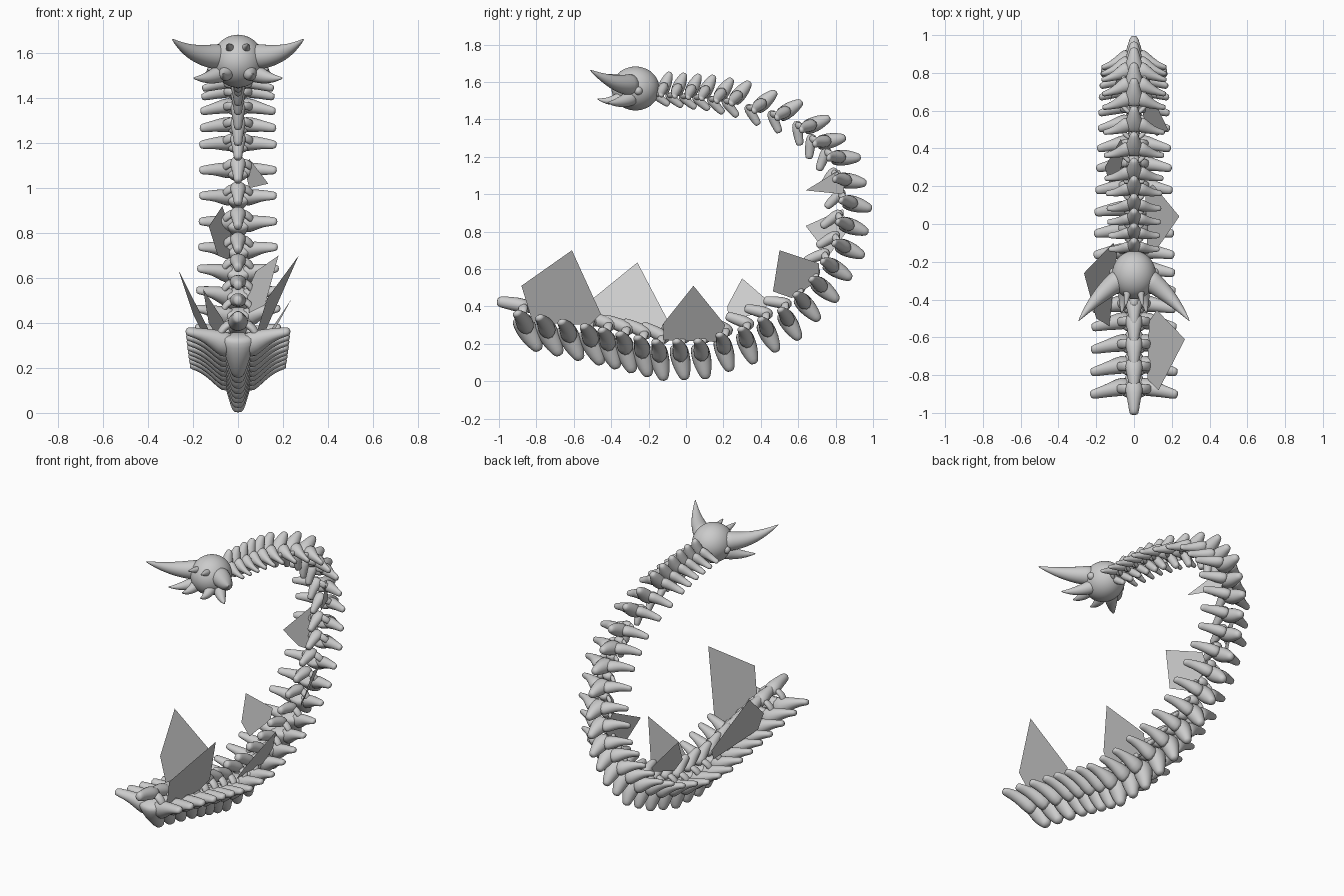
import bpy, bmesh, math
from mathutils import Vector, Matrix

if "Cube" in bpy.data.objects:
    bpy.data.objects.remove(bpy.data.objects["Cube"], do_unlink=True)


def make_material(name, color):
    mat = bpy.data.materials.new(name)
    mat.use_nodes = True
    mat.diffuse_color = color
    mat.node_tree.nodes["Principled BSDF"].inputs["Base Color"].default_value = color
    return mat


bone = make_material("bone grey", (0.6, 0.6, 0.6, 1))


def tube(bm, rings, side, segments=10):
    """Loft ellipses along a path; each ring is (point, radius along side, other radius)."""
    points = [Vector(r[0]) for r in rings]
    loops = []
    for i, (_, ra, rb) in enumerate(rings):
        tangent = points[min(i + 1, len(points) - 1)] - points[max(i - 1, 0)]
        v = tangent.cross(Vector(side)).normalized()
        u = v.cross(tangent).normalized()
        loop = []
        for k in range(segments):
            a = math.tau * k / segments
            loop.append(bm.verts.new(points[i] + u * ra * math.cos(a) + v * rb * math.sin(a)))
        loops.append(loop)
    for low, high in zip(loops, loops[1:]):
        for k in range(segments):
            n = (k + 1) % segments
            bm.faces.new((low[k], low[n], high[n], high[k]))
    bm.faces.new(loops[0][::-1])
    bm.faces.new(loops[-1])


def finish_mesh(bm, name):
    bmesh.ops.recalc_face_normals(bm, faces=bm.faces[:])
    mesh = bpy.data.meshes.new(name)
    bm.to_mesh(mesh)
    bm.free()
    mesh.materials.append(bone)
    return mesh


def add_object(name, mesh, smooth=True):
    obj = bpy.data.objects.new(name, mesh)
    bpy.context.collection.objects.link(obj)
    if smooth:
        mesh.shade_smooth()
        sub = obj.modifiers.new("Rounding", "SUBSURF")
        sub.levels = sub.render_levels = 1
    return obj


# One vertebra: tilted spine process, body, and mirrored wings and arch struts
def vertebra_mesh(tilt):
    bm = bmesh.new()
    X, Y = (1, 0, 0), (0, 1, 0)
    tube(bm, [((0, 0.06, 0.105), 0.035, 0.028),
              ((0, 0.03, 0.135), 0.056, 0.043),
              ((0, -0.025, 0.17), 0.036, 0.038),
              ((0, -0.075, 0.2), 0.028, 0.032),
              ((0, -0.095, 0.212), 0.022, 0.024)], X)
    bmesh.ops.rotate(bm, verts=bm.verts[:], cent=(0, 0.025, 0.11),
                     matrix=Matrix.Rotation(math.radians(tilt), 3, "X"))
    tube(bm, [((0, 0.018, -0.122), 0.022, 0.022),
              ((0, 0.014, -0.095), 0.036, 0.037),
              ((0, 0.005, -0.03), 0.055, 0.058),
              ((0, -0.005, 0.03), 0.075, 0.062),
              ((0, -0.01, 0.075), 0.088, 0.056),
              ((0, -0.01, 0.092), 0.065, 0.04)], X)
    for s in (-1, 1):
        tube(bm, [((s * 0.02, 0, 0.02), 0.05, 0.07),
                  ((s * 0.08, 0, 0.055), 0.05, 0.056),
                  ((s * 0.14, -0.005, 0.085), 0.037, 0.034),
                  ((s * 0.2, -0.015, 0.105), 0.03, 0.021),
                  ((s * 0.235, -0.02, 0.113), 0.024, 0.02)], Y)
        tube(bm, [((s * 0.085, 0, 0.075), 0.026, 0.02),
                  ((s * 0.07, 0.015, 0.115), 0.026, 0.018),
                  ((s * 0.02, 0.03, 0.14), 0.03, 0.02)], Y)
    return finish_mesh(bm, "vertebra")


# Spine controls: index, y, z, lean in degrees, size, process tilt
controls = [(0, -0.845, 0.267, -68, 1, 0), (3, -0.5, 0.195, -74, 0.97, 0),
            (7, -0.14, 0.112, -86, 0.92, 0), (9, 0.085, 0.118, -86, 0.9, 0),
            (11, 0.33, 0.19, -78, 0.86, 0), (13, 0.555, 0.305, -66, 0.82, 0),
            (15, 0.74, 0.49, -48, 0.8, 0), (17, 0.87, 0.705, -32, 0.76, 5),
            (19, 0.908, 0.945, -24, 0.74, 10), (21, 0.845, 1.195, -8, 0.74, 18),
            (23, 0.69, 1.375, 15, 0.72, 26), (24, 0.55, 1.45, 25, 0.7, 30),
            (26, 0.29, 1.54, 41, 0.67, 30), (28, 0.115, 1.57, 53, 0.62, 28),
            (31, -0.11, 1.588, 60, 0.58, 26)]


def sample(i):
    for a, b in zip(controls, controls[1:]):
        if a[0] <= i <= b[0]:
            f = (i - a[0]) / (b[0] - a[0])
            return [p + (q - p) * f for p, q in zip(a[1:], b[1:])]


for i in range(controls[-1][0] + 1):
    y, z, lean, size, tilt = sample(i)
    obj = add_object(f"vertebra_{i + 1}", vertebra_mesh(tilt))
    obj.location = (0, y, z)
    obj.rotation_euler.x = math.radians(lean + 90)
    obj.scale = (size,) * 3


# Skull and eyes
def ball(name, center, radius, length=1):
    bm = bmesh.new()
    bmesh.ops.create_uvsphere(bm, u_segments=32, v_segments=16, radius=radius)
    obj = add_object(name, finish_mesh(bm, name))
    obj.location = center
    obj.scale.y = length


ball("skull", (0, -0.27, 1.565), 0.118, 1.1)


# Horns: curved cone from base through middle to tip
def horn(name, base, middle, tip, radius):
    base, middle, tip = Vector(base), Vector(middle), Vector(tip)
    bm = bmesh.new()
    rings = []
    for k in range(7):
        f = k / 6
        p = base * (1 - f) ** 2 + middle * 2 * f * (1 - f) + tip * f * f
        r = radius * (1 - f ** 1.4) + 0.002
        rings.append((p, r, r))
    tube(bm, rings, (0, 0, 1), 14)
    add_object(name, finish_mesh(bm, name))


for s, label in ((1, "left"), (-1, "right")):
    ball(label + "_eye", (s * 0.108, -0.255, 1.553), 0.023)
    horn(label + "_big_horn", (s * 0.06, -0.28, 1.585), (s * 0.2, -0.38, 1.575),
         (s * 0.295, -0.515, 1.665), 0.06)
    horn(label + "_cheek_horn", (s * 0.06, -0.28, 1.52), (s * 0.13, -0.36, 1.48),
         (s * 0.2, -0.42, 1.49), 0.042)
    horn(label + "_tusk", (s * 0.045, -0.32, 1.53), (s * 0.06, -0.4, 1.48),
         (s * 0.065, -0.475, 1.51), 0.036)
    horn(label + "_brow_spike", (s * 0.03, -0.33, 1.615), (s * 0.04, -0.39, 1.63),
         (s * 0.045, -0.44, 1.64), 0.022)


# Flat plates standing alternately on both sides of the spine
def plate(name, *corners):
    bm = bmesh.new()
    bm.faces.new([bm.verts.new(c) for c in corners])
    add_object(name, finish_mesh(bm, name), smooth=False)


plate("plate_front_left", (.27, -.61, .7), (.12, -.455, .36), (.08, -.515, .3),
      (.07, -.82, .315), (.13, -.88, .51))
plate("plate_front_right", (-.265, -.26, .635), (-.11, -.1, .33), (-.09, -.15, .25),
      (-.13, -.54, .3), (-.2, -.5, .44))
plate("plate_middle_left", (.24, .04, .51), (.1, .21, .3), (.06, .17, .21),
      (.07, -.12, .22), (.13, -.12, .31))
plate("plate_middle_right", (-.155, .3, .55), (-.07, .45, .42), (-.05, .4, .37),
      (-.08, .23, .32), (-.13, .22, .4))
plate("plate_rear_left", (.18, .5, .7), (.08, .71, .63), (.04, .71, .54),
      (.05, .565, .445), (.12, .465, .48))
plate("plate_rear_right", (-.13, .64, .83), (-.07, .84, .92), (-.03, .86, .8),
      (-.04, .77, .68), (-.09, .74, .7))
plate("plate_upper_left", (.135, .64, 1.02), (.05, .82, 1.13), (.03, .85, 1.08),
      (.05, .84, 1))
